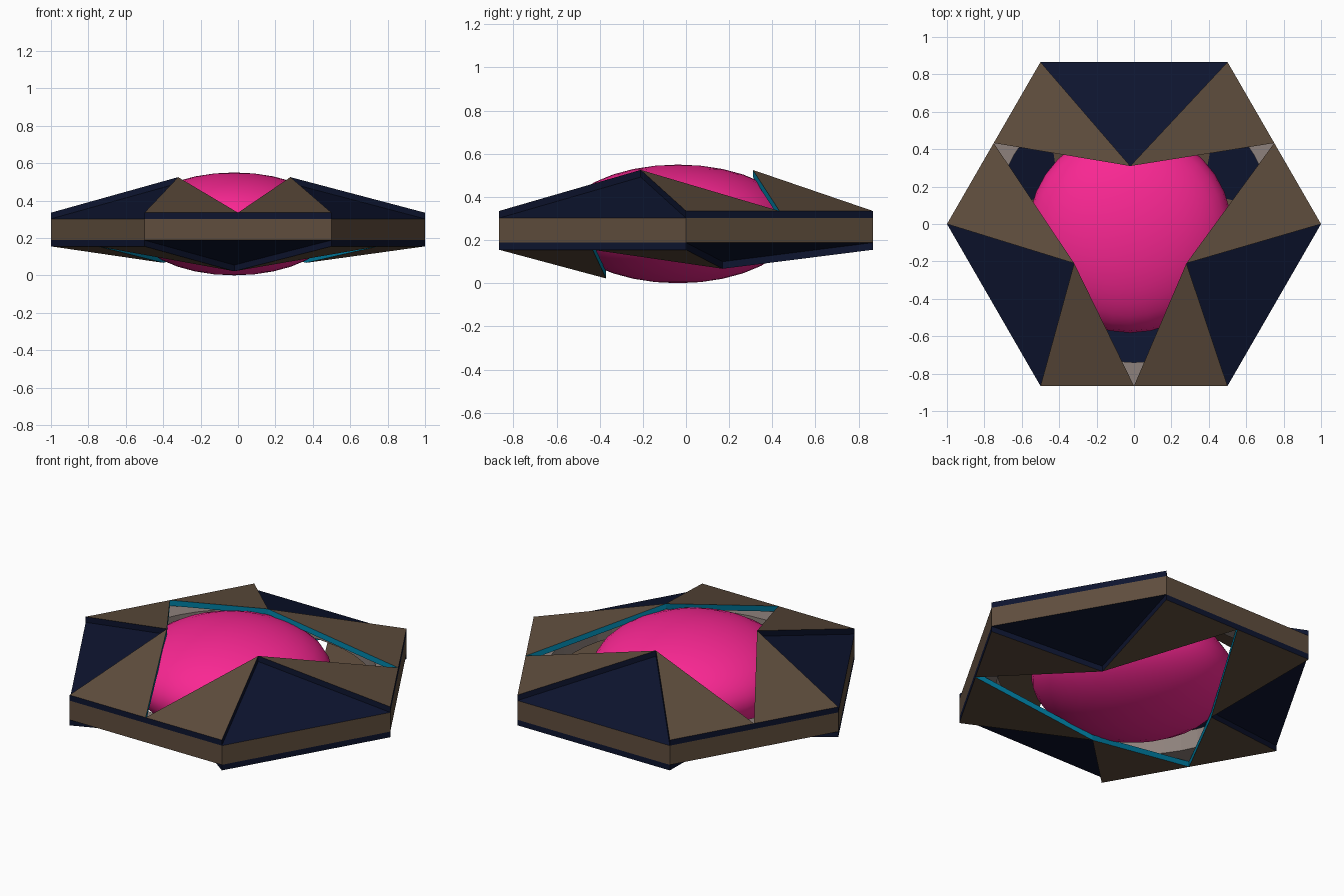
import bpy, bmesh
from math import sin, cos, radians
from mathutils import Vector

if "Cube" in bpy.data.objects:
    bpy.data.objects.remove(bpy.data.objects["Cube"])


def material(name, rgb):
    m = bpy.data.materials.new(name)
    m.diffuse_color = (*rgb, 1)
    m.use_nodes = True
    m.node_tree.nodes["Principled BSDF"].inputs["Base Color"].default_value = m.diffuse_color
    return m


NAVY = material("navy", (0.004, 0.007, 0.028))
BROWN = material("brown", (0.115, 0.075, 0.047))
TEAL = material("teal", (0.0, 0.23, 0.4))
PINK = material("pink", (0.95, 0.02, 0.29))
GREY = material("grey", (0.27, 0.22, 0.2))


def finish(bm, name, mats):
    bmesh.ops.recalc_face_normals(bm, faces=bm.faces)
    me = bpy.data.meshes.new(name)
    bm.to_mesh(me)
    bm.free()
    for m in mats:
        me.materials.append(m)
    ob = bpy.data.objects.new(name, me)
    bpy.context.collection.objects.link(ob)
    return ob


def polar(r, deg):
    return Vector((r * cos(radians(deg)), r * sin(radians(deg)), 0))


APOTHEM = 0.866


# Folded cover plate: a recessed centre panel with a raised wing on either side
def plate(name, deg, rim_z, apex, thick):
    up = Vector((0, 0, 1))
    outline = [polar(APOTHEM, deg - 60), polar(1, deg - 30), polar(1, deg + 30),
               polar(APOTHEM, deg + 60)]
    pts = [p + up * rim_z for p in outline] + [Vector(apex)]
    bm = bmesh.new()
    # Wings: edge order is rim, fold, opening
    for corner, mid in ((1, 0), (2, 3)):
        tri = [pts[mid], pts[corner], pts[4]]
        outer = [bm.verts.new(p) for p in tri]
        inner = [bm.verts.new(p - up * thick) for p in tri]
        bm.faces.new(outer).material_index = 1
        bm.faces.new(inner).material_index = 1
        for i, mat in enumerate((0, 0, 2)):
            j = (i + 1) % 3
            bm.faces.new((outer[i], outer[j], inner[j], inner[i])).material_index = mat
    # Recessed panel, level with the underside of the wings
    bm.faces.new([bm.verts.new(pts[i] - up * thick) for i in (1, 2, 4)])
    return finish(bm, name, (NAVY, BROWN, TEAL))


TOP = [(90, (-0.02, 0.31, 0.525)), (210, (-0.32, -0.21, 0.525)), (330, (0.28, -0.21, 0.525))]
BOTTOM = [(270, (-0.02, -0.37, 0.022)), (30, (0.365, 0.17, 0.067)), (150, (-0.4, 0.17, 0.067))]
for n, (deg, apex) in enumerate(TOP):
    plate(f"top_plate_{n + 1}", deg, 0.335, apex, 0.033)
for n, (deg, apex) in enumerate(BOTTOM):
    plate(f"bottom_plate_{n + 1}", deg, 0.155, apex, -0.033)

# Hexagonal rim with a round bore
bm = bmesh.new()
N = 48
rings = []
for i in range(N):
    a = 360 * i / N
    hex_r = APOTHEM / cos(radians(a % 60 - 30))
    rings.append([bm.verts.new(polar(r, a) + Vector((0, 0, z)))
                  for r, z in ((hex_r, 0.188), (hex_r, 0.302), (0.74, 0.302), (0.74, 0.188))])
for i in range(N):
    a, b = rings[i], rings[(i + 1) % N]
    for k in range(4):
        m = (k + 1) % 4
        f = bm.faces.new((a[k], b[k], b[m], a[m]))
        f.material_index = 0 if k == 0 else 1
finish(bm, "rim", (BROWN, GREY))

# Flattened core ball
bpy.ops.mesh.primitive_uv_sphere_add(segments=32, ring_count=16, radius=1,
                                     location=(-0.02, -0.037, 0.275))
core = bpy.context.object
core.name = "core"
core.scale = (0.545, 0.545, 0.275)
core.data.materials.append(PINK)
bpy.ops.object.shade_smooth()
